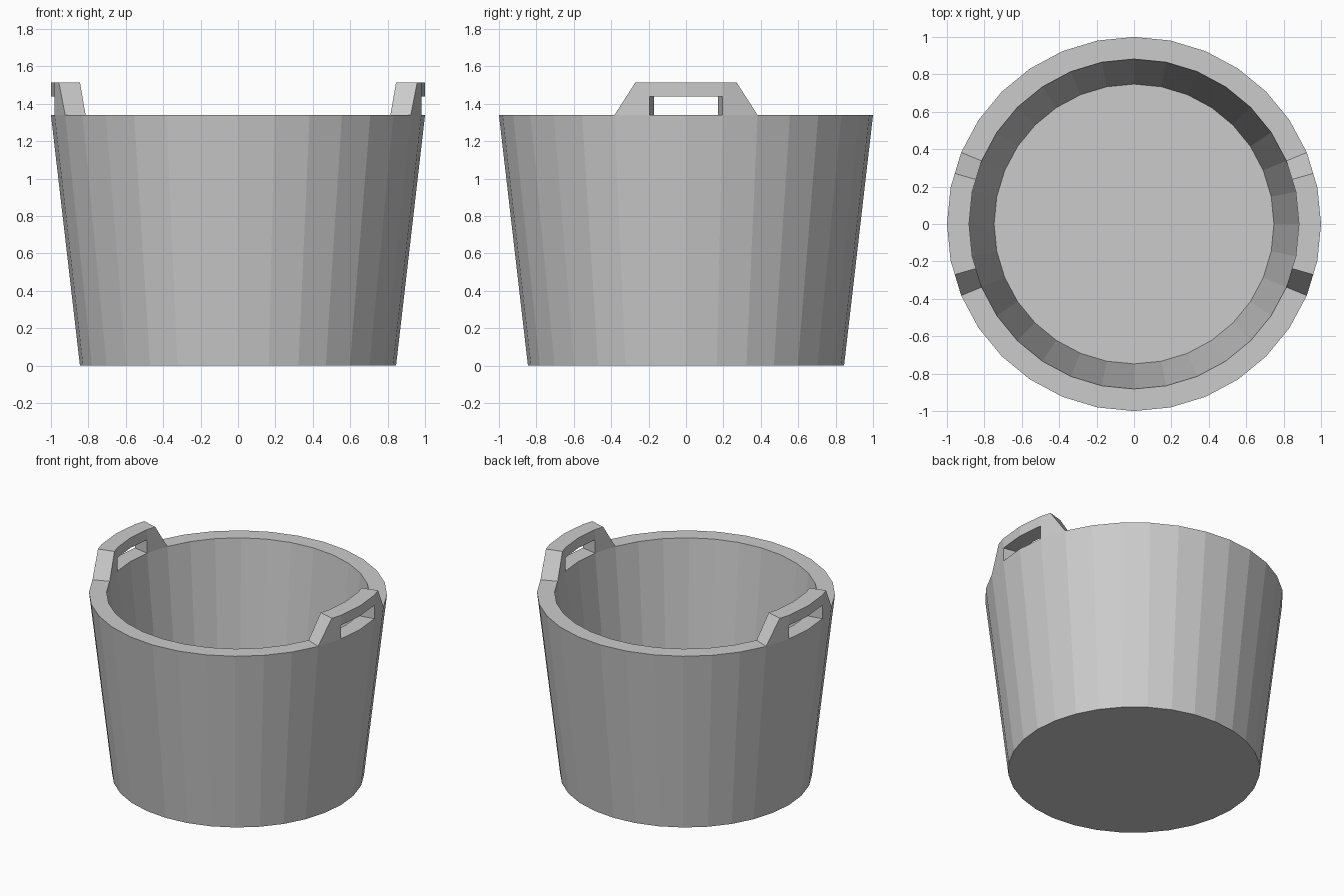
import bpy, bmesh
from math import sin, cos, pi

if "Cube" in bpy.data.objects:
    bpy.data.objects.remove(bpy.data.objects["Cube"])

SIDES = 32
RIM_Z, INNER = 1.34, 0.882          # rim height, inner/outer radius ratio at the rim


def add_object(name, bm):
    bmesh.ops.recalc_face_normals(bm, faces=bm.faces)
    mesh = bpy.data.meshes.new(name)
    bm.to_mesh(mesh)
    bm.free()
    obj = bpy.data.objects.new(name, mesh)
    bpy.context.collection.objects.link(obj)
    return obj


# Tub: tapered outer wall, flat rim, tapered inner wall and floor
bm = bmesh.new()
profile = [(0.845, 0), (1, RIM_Z), (INNER, RIM_Z), (0.748, 0.12)]
rings = [[bm.verts.new((r * cos(2 * pi * i / SIDES), r * sin(2 * pi * i / SIDES), z))
          for i in range(SIDES)] for r, z in profile]
for a, b in zip(rings, rings[1:]):
    for i in range(SIDES):
        j = (i + 1) % SIDES
        bm.faces.new((a[i], a[j], b[j], b[i]))
bm.faces.new(rings[0])
bm.faces.new(rings[-1])
add_object("tub", bm)

# Handles: an arch with a grip slot, following the rim facets
step = 2 * pi / SIDES
TOP, SLOT = 1.515, 1.44


def on_rim(t, z):
    """Point on the rim polygon, t counted in facets from the +x axis."""
    s, t = (1 if t >= 0 else -1), abs(t)
    k = int(t)
    f = t - k
    x = cos(k * step) * (1 - f) + cos((k + 1) * step) * f
    y = sin(k * step) * (1 - f) + sin((k + 1) * step) * f
    return (x, s * y, z)


panels = []
for s in (-1, 1):
    panels.append([(2 * s, RIM_Z), (s, RIM_Z), (s, SLOT), (s, TOP), (1.4 * s, TOP)])  # leg
    panels.append([(s, SLOT), (0, SLOT), (0, TOP), (s, TOP)])                         # grip

bm = bmesh.new()
for panel in panels:
    bm.faces.new([bm.verts.new(on_rim(t, z)) for t, z in panel])
bmesh.ops.remove_doubles(bm, verts=bm.verts, dist=1e-4)
# Thicken the arch inwards to the inner wall
outer = bm.faces[:]
border = [e for e in bm.edges if e.is_boundary]
inner = {v: bm.verts.new((v.co.x * INNER, v.co.y * INNER, v.co.z)) for v in bm.verts[:]}
for f in outer:
    bm.faces.new([inner[v] for v in f.verts])
for e in border:
    a, b = e.verts
    bm.faces.new((a, b, inner[b], inner[a]))
handles = add_object("handles", bm)
mirror = handles.modifiers.new("mirror", 'MIRROR')
mirror.use_axis[0] = True
mirror.use_mirror_merge = False
